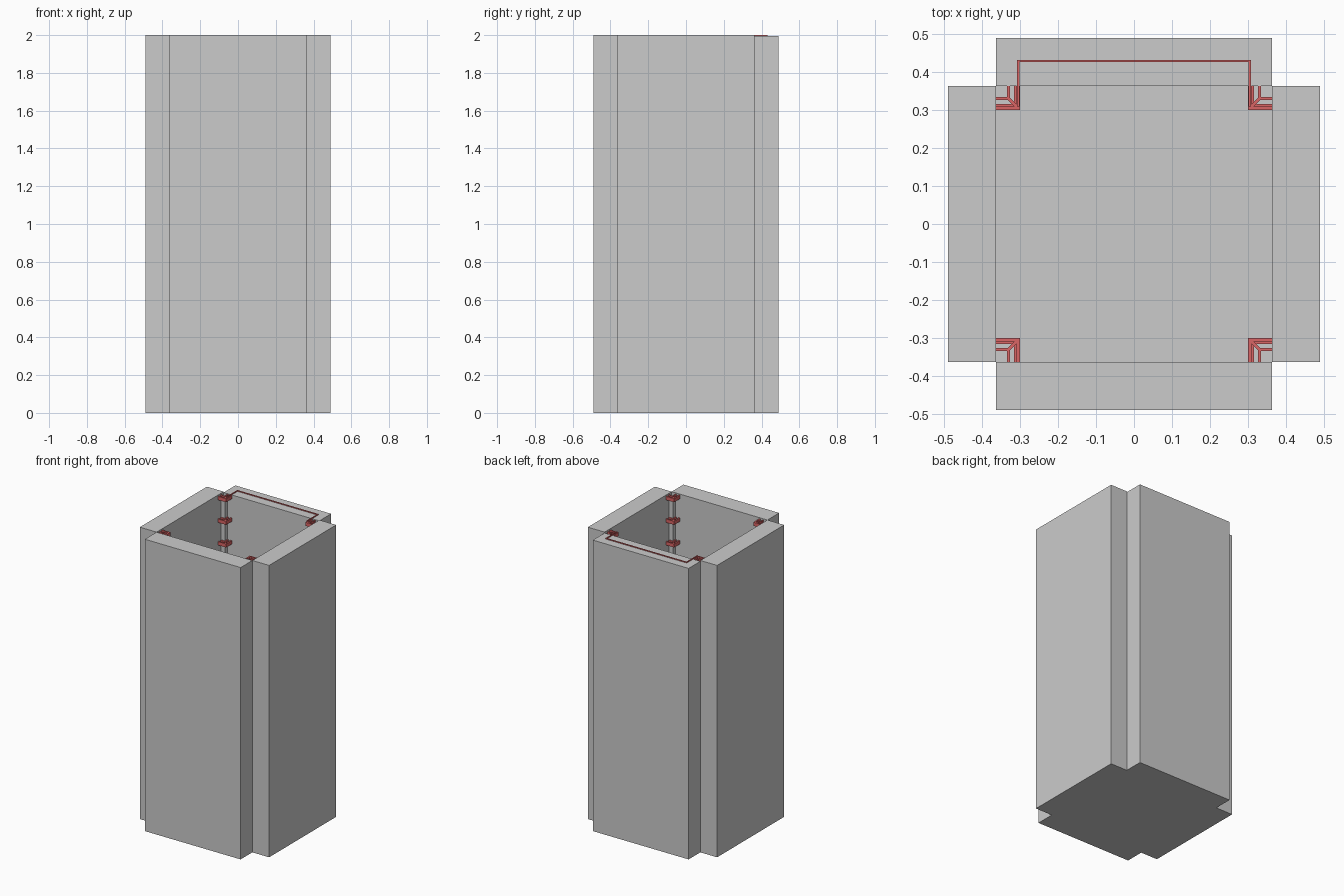
import bpy

if "Cube" in bpy.data.objects:
    bpy.data.objects.remove(bpy.data.objects["Cube"])

red = bpy.data.materials.new("red")
red.diffuse_color = (0.7, 0.13, 0.13, 1)
red.use_nodes = True
red.node_tree.nodes["Principled BSDF"].inputs["Base Color"].default_value = red.diffuse_color

IN, OUT = 0.363, 0.49   # inner and outer wall faces
BASE = 0.005            # floor thickness


def prism(name, outline, z0, z1, mat=None):
    """Extrude a counter-clockwise 2D outline from z0 to z1."""
    n = len(outline)
    verts = [(x, y, z) for z in (z0, z1) for x, y in outline]
    faces = [tuple(reversed(range(n))), tuple(range(n, 2 * n))]
    faces += [(i, (i + 1) % n, n + (i + 1) % n, n + i) for i in range(n)]
    mesh = bpy.data.meshes.new(name)
    mesh.from_pydata(verts, [], faces)
    if mat:
        mesh.materials.append(mat)
    obj = bpy.data.objects.new(name, mesh)
    bpy.context.collection.objects.link(obj)
    return obj


def box(name, x0, x1, y0, y1, z0, z1, mat=None):
    return prism(name, [(x0, y0), (x1, y0), (x1, y1), (x0, y1)], z0, z1, mat)


def mirror_corners(obj):
    m = obj.modifiers.new("mirror", "MIRROR")
    m.use_axis = (True, True, False)
    m.use_mirror_merge = False


def stack(obj):
    a = obj.modifiers.new("stack", "ARRAY")
    a.count = 13
    a.use_relative_offset = False
    a.use_constant_offset = True
    a.constant_offset_displace = (0, 0, -0.155)
    mirror_corners(obj)


# cross-shaped floor
prism("floor", [(-IN, -OUT), (IN, -OUT), (IN, -IN), (OUT, -IN), (OUT, IN), (IN, IN),
                (IN, OUT), (-IN, OUT), (-IN, IN), (-OUT, IN), (-OUT, -IN), (-IN, -IN)], 0, BASE)

# four wall panels, the back one a touch lower to carry the wire
box("front_wall", -IN, IN, -OUT, -IN, BASE, 2)
box("back_wall", -IN, IN, IN, OUT, BASE, 1.994)
box("left_wall", -OUT, -IN, -IN, IN, BASE, 2)
box("right_wall", IN, OUT, -IN, IN, BASE, 2)

# red wire on top of the back wall
a, b, y, t = 0.302, 0.308, 0.432, 0.006
prism("top_wire", [(a, 0.31), (b, 0.31), (b, y), (-b, y), (-b, 0.31), (-a, 0.31),
                   (-a, y - t), (a, y - t)], 1.994, 2, red)

# slim corner posts
mirror_corners(box("corner_post", 0.334, IN, 0.334, IN, BASE, 1.975))


# stacked corner brackets: stepped outer angle, inner angle and diagonal web
def angle(name, p, w, z0, z1):
    q = p + w
    stack(prism(name, [(p, p), (IN, p), (IN, q), (q, q), (q, IN), (p, IN)], z0, z1, red))


angle("bracket_outer_angle", 0.300, 0.010, 1.968, 1.992)
angle("bracket_step", 0.310, 0.006, 1.968, 1.976)
angle("bracket_inner_angle", 0.327, 0.007, 1.968, 1.992)
d = 0.003
stack(prism("bracket_web", [(0.309 + d, 0.309 - d), (0.330 + d, 0.330 - d),
                            (0.330 - d, 0.330 + d), (0.309 - d, 0.309 + d)],
            1.968, 1.990, red))
